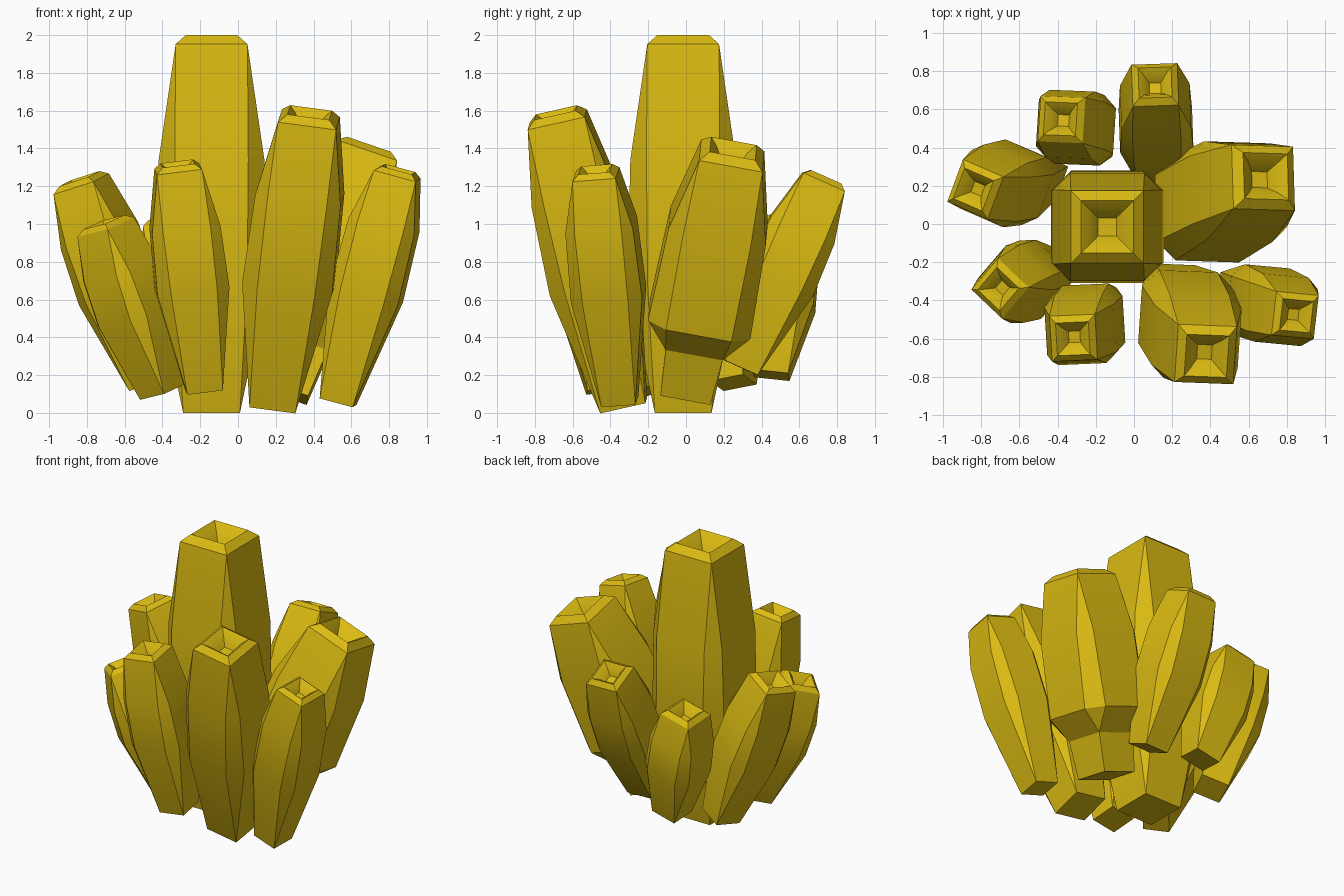
import bpy, bmesh, math
from mathutils import Vector, Matrix

cube = bpy.data.objects.get("Cube")
if cube:
    bpy.data.objects.remove(cube, do_unlink=True)

yellow = bpy.data.materials.new("mustard_yellow")
yellow.use_nodes = True
yellow.diffuse_color = (0.70, 0.49, 0.006, 1)
bsdf = yellow.node_tree.nodes["Principled BSDF"]
bsdf.inputs["Base Color"].default_value = yellow.diffuse_color
bsdf.inputs["Roughness"].default_value = 0.8


def octagon(bm, flat, reach, z):
    """Chamfered square ring; flat == reach gives a plain square."""
    points = []
    for k in range(4):
        turn = Matrix.Rotation(k * math.pi / 2, 3, 'Z')
        points += [turn @ Vector((reach, -flat, z)), turn @ Vector((reach, flat, z))]
    return [bm.verts.new(p) for p in points]


def tube(name, base, top, half, yaw=0, low=0.42, high=0.72, bulge=1.55, stalk=0):
    base, top = Vector(base), Vector(top)
    axis = top - base
    length = axis.length
    foot = half * 0.79
    # Foot, swollen middle, bevelled rim and sunken mouth
    profile = [(foot, foot, 0)]
    if stalk:
        profile.append((half * 0.9, half * 0.9, stalk * length))
    wide = half * bulge
    profile += [
        (wide * 0.64, wide, low * length),
        (wide * 0.66, wide * 0.95, high * length),
        (half, half, length - half * 0.25),
        (half * 0.72, half * 0.72, length),
        (half * 0.5, half * 0.5, length - half * 0.2),
        (half * 0.25, half * 0.25, length - half * 0.6),
    ]
    bm = bmesh.new()
    rings = [octagon(bm, *p) for p in profile]
    for a, b in zip(rings, rings[1:]):
        for i in range(8):
            j = (i + 1) % 8
            bm.faces.new((a[i], a[j], b[j], b[i]))
    bm.faces.new(rings[0][::-1])
    bm.faces.new(rings[-1])
    bmesh.ops.remove_doubles(bm, verts=bm.verts, dist=0.0005)
    bmesh.ops.recalc_face_normals(bm, faces=bm.faces)

    # Lean the tube from its foot to its mouth
    lean = Vector((0, 0, 1)).rotation_difference(axis).to_matrix().to_4x4()
    spin = Matrix.Rotation(math.radians(yaw), 4, 'Z')
    bm.transform(Matrix.Translation(base) @ lean @ spin)
    mesh = bpy.data.meshes.new(name)
    bm.to_mesh(mesh)
    bm.free()
    mesh.materials.append(yellow)
    obj = bpy.data.objects.new(name, mesh)
    bpy.context.collection.objects.link(obj)
    bpy.ops.object.select_all(action='DESELECT')
    obj.select_set(True)
    bpy.context.view_layer.objects.active = obj
    bpy.ops.object.shade_smooth_by_angle(angle=math.radians(30))


# Tall middle tube
tube("centre_tube", (-.14, -.015, 0), (-.14, -.015, 2), .19, low=.34, high=.67)
# Surrounding tubes, leaning outwards
tube("front_tube", (.19, -.33, .04), (.38, -.69, 1.59), .155, yaw=-3)
tube("left_large_tube", (.24, 0, .11), (.69, .25, 1.40), .17, low=.3, high=.68,
     bulge=1.62, stalk=.19)
tube("front_left_tube", (.53, -.35, .06), (.85, -.48, 1.29), .115, yaw=-6,
     low=.46, high=.76, bulge=1.65)
tube("front_right_tube", (-.18, -.43, .12), (-.32, -.60, 1.32), .12, yaw=3,
     low=.45, bulge=1.6)
tube("right_front_tube", (-.40, -.25, .11), (-.71, -.34, 1.01), .112, yaw=-42,
     low=.46, bulge=1.6)
tube("right_back_tube", (-.46, .25, .16), (-.84, .18, 1.24), .12, yaw=-22,
     low=.45, bulge=1.6)
tube("back_right_tube", (-.20, .45, .20), (-.385, .55, 1.03), .12, yaw=-3, low=.45)
tube("back_tube", (.12, .29, .24), (.11, .74, 1.25), .12, yaw=2, low=.45, bulge=1.6)
